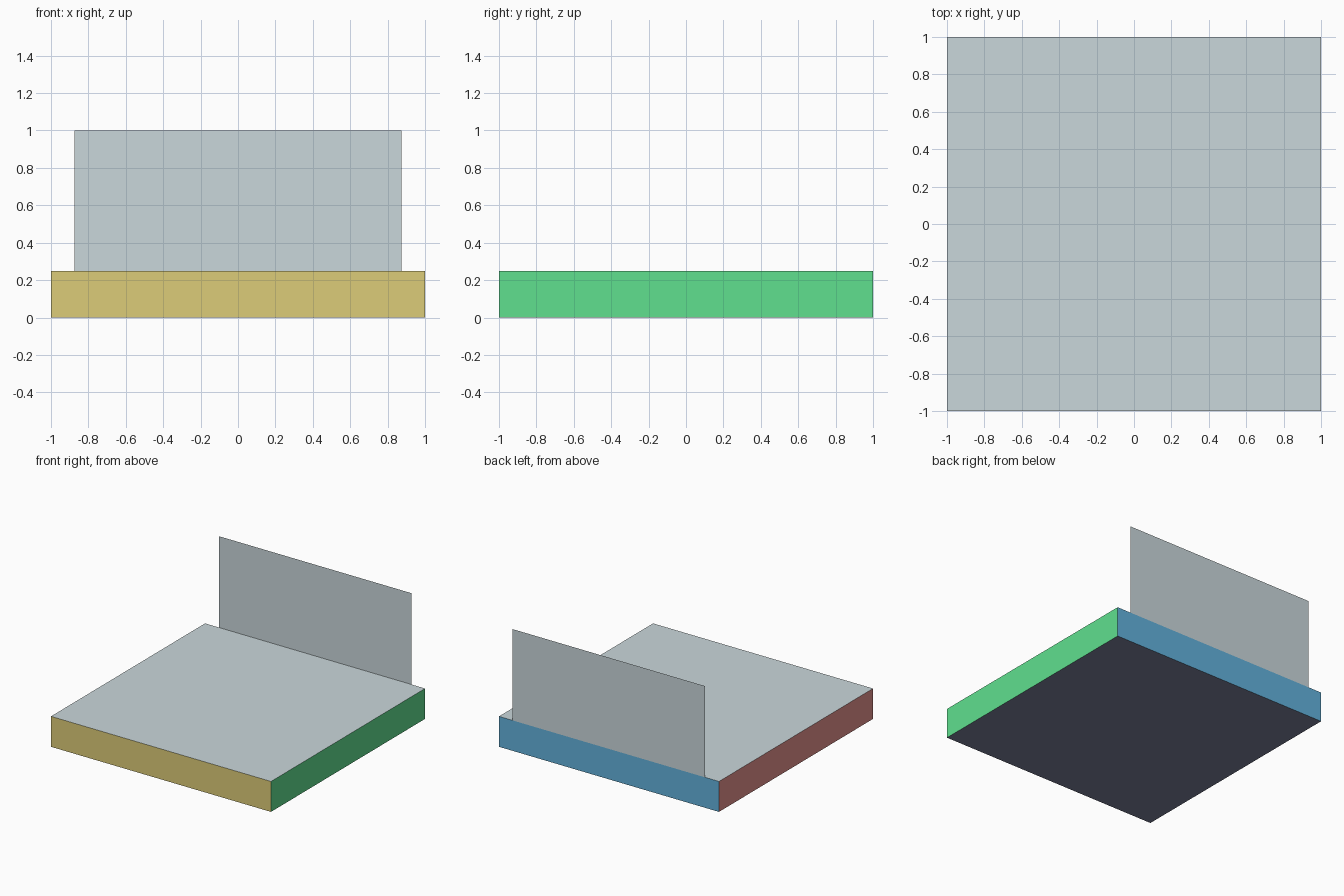
import bpy, bmesh
from mathutils import Vector

if "Cube" in bpy.data.objects:
    bpy.data.objects.remove(bpy.data.objects["Cube"])


def material(name, rgb):
    # sRGB 0-255 to linear
    lin = [((c / 255 + 0.055) / 1.055) ** 2.4 for c in rgb]
    m = bpy.data.materials.new(name)
    m.diffuse_color = (*lin, 1)
    m.use_nodes = True
    m.node_tree.nodes["Principled BSDF"].inputs["Base Color"].default_value = m.diffuse_color
    return m


# one colour per face direction of the slab
SIDES = [
    (Vector((0, 0, 1)), material("light grey", (202, 215, 219))),
    (Vector((0, -1, 0)), material("mustard", (220, 204, 120))),
    (Vector((1, 0, 0)), material("green", (96, 224, 143))),
    (Vector((0, 1, 0)), material("blue", (99, 178, 220))),
    (Vector((-1, 0, 0)), material("dusty red", (230, 146, 142))),
    (Vector((0, 0, -1)), material("dark slate", (122, 128, 155))),
]


def make_object(name, bm, mats):
    mesh = bpy.data.meshes.new(name)
    bm.to_mesh(mesh)
    bm.free()
    for m in mats:
        mesh.materials.append(m)
    obj = bpy.data.objects.new(name, mesh)
    bpy.context.collection.objects.link(obj)
    return obj


# base slab, coloured by face direction
bm = bmesh.new()
bmesh.ops.create_cube(bm, size=1)
bmesh.ops.scale(bm, vec=(2, 2, 0.25), verts=bm.verts)
bmesh.ops.translate(bm, vec=(0, 0, 0.125), verts=bm.verts)
bm.normal_update()
for f in bm.faces:
    f.material_index = max(range(6), key=lambda i: f.normal.dot(SIDES[i][0]))
make_object("base_slab", bm, [m for _, m in SIDES])

# thin upright panel standing on the back edge
bm = bmesh.new()
corners = [(-0.875, 0.25), (0.875, 0.25), (0.875, 1), (-0.875, 1)]
bm.faces.new([bm.verts.new((x, 1, z)) for x, z in corners])
make_object("back_panel", bm, [SIDES[0][1]])
